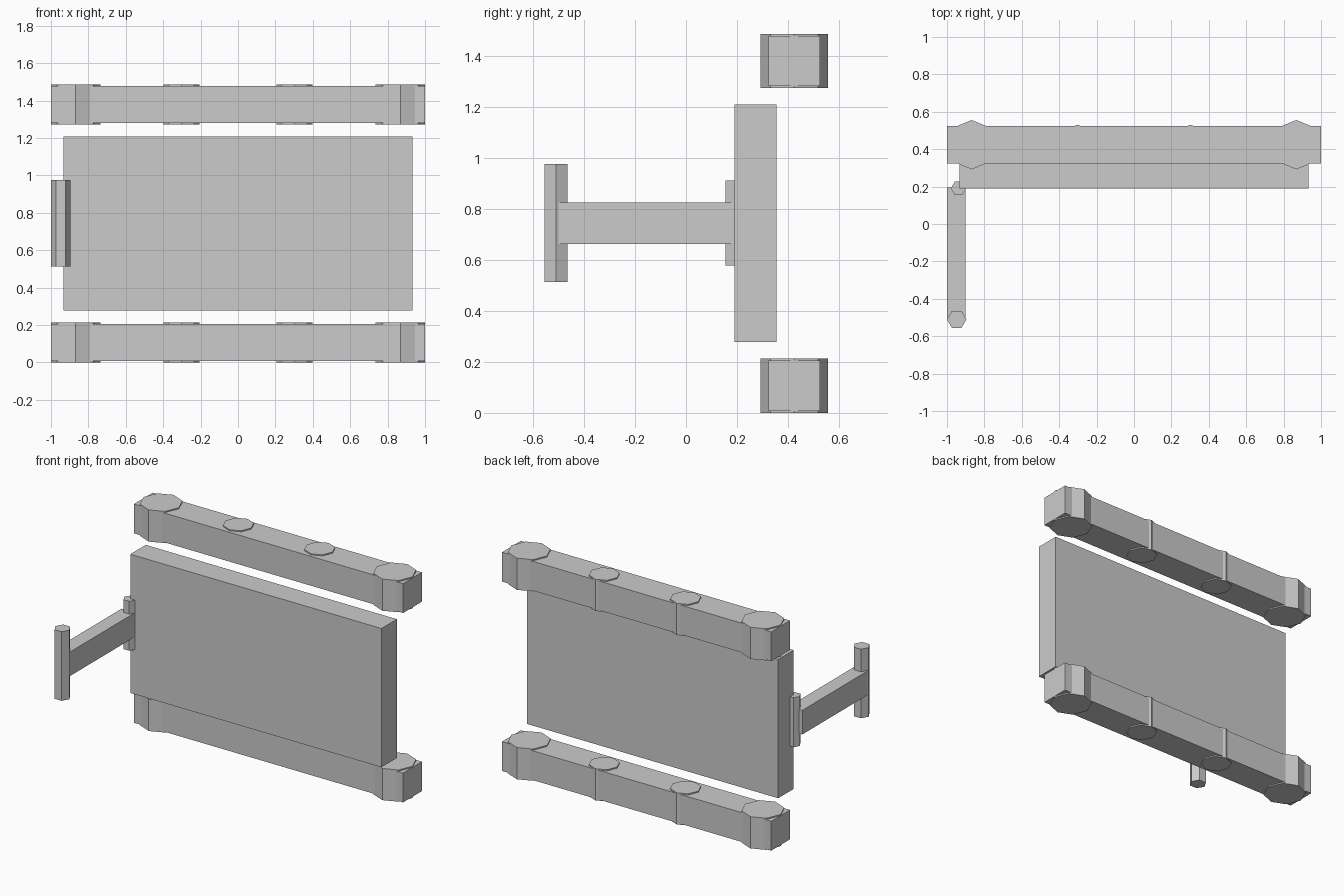
import bpy, math

if "Cube" in bpy.data.objects:
    bpy.data.objects.remove(bpy.data.objects["Cube"])


def box(name, x, y, z):
    """Axis-aligned box from (min, max) pairs."""
    bpy.ops.mesh.primitive_cube_add(size=1, location=[(a + b) / 2 for a, b in (x, y, z)])
    ob = bpy.context.object
    ob.name = name
    ob.scale = [b - a for a, b in (x, y, z)]
    bpy.ops.object.transform_apply(location=False, rotation=False, scale=True)
    return ob


def post(name, sides, radius, x, y, z, turn=0):
    """Upright prism from z[0] to z[1]."""
    bpy.ops.mesh.primitive_cylinder_add(vertices=sides, radius=radius, depth=z[1] - z[0],
                                        location=(x, y, (z[0] + z[1]) / 2),
                                        rotation=(0, 0, turn))
    bpy.context.object.name = name
    return bpy.context.object


# Lower and upper rails with octagonal end drums and middle pegs
for level, base in (("lower", 0.0), ("upper", 1.272)):
    box(level + "_rail", (-1, 1), (0.324, 0.524), (base + 0.008, base + 0.205))
    span = (base, base + 0.213)
    for side, s in (("left", -1), ("right", 1)):
        post(f"{level}_{side}_end_drum", 8, 0.132, s * 0.868, 0.424, span)
        post(f"{level}_{side}_peg", 8, 0.095, s * 0.302, 0.436, span)

# Main panel between the rails
box("panel", (-0.933, 0.933), (0.19, 0.354), (0.277, 1.209))

# Handle: hinge post, arm and grip, on the left edge
box("handle_arm", (-1, -0.9), (-0.5, 0.194), (0.662, 0.824))
post("handle_grip", 6, 0.052, -0.948, -0.51, (0.512, 0.976), math.radians(30))
post("handle_hinge", 6, 0.041, -0.938, 0.191, (0.578, 0.91), math.radians(30))
